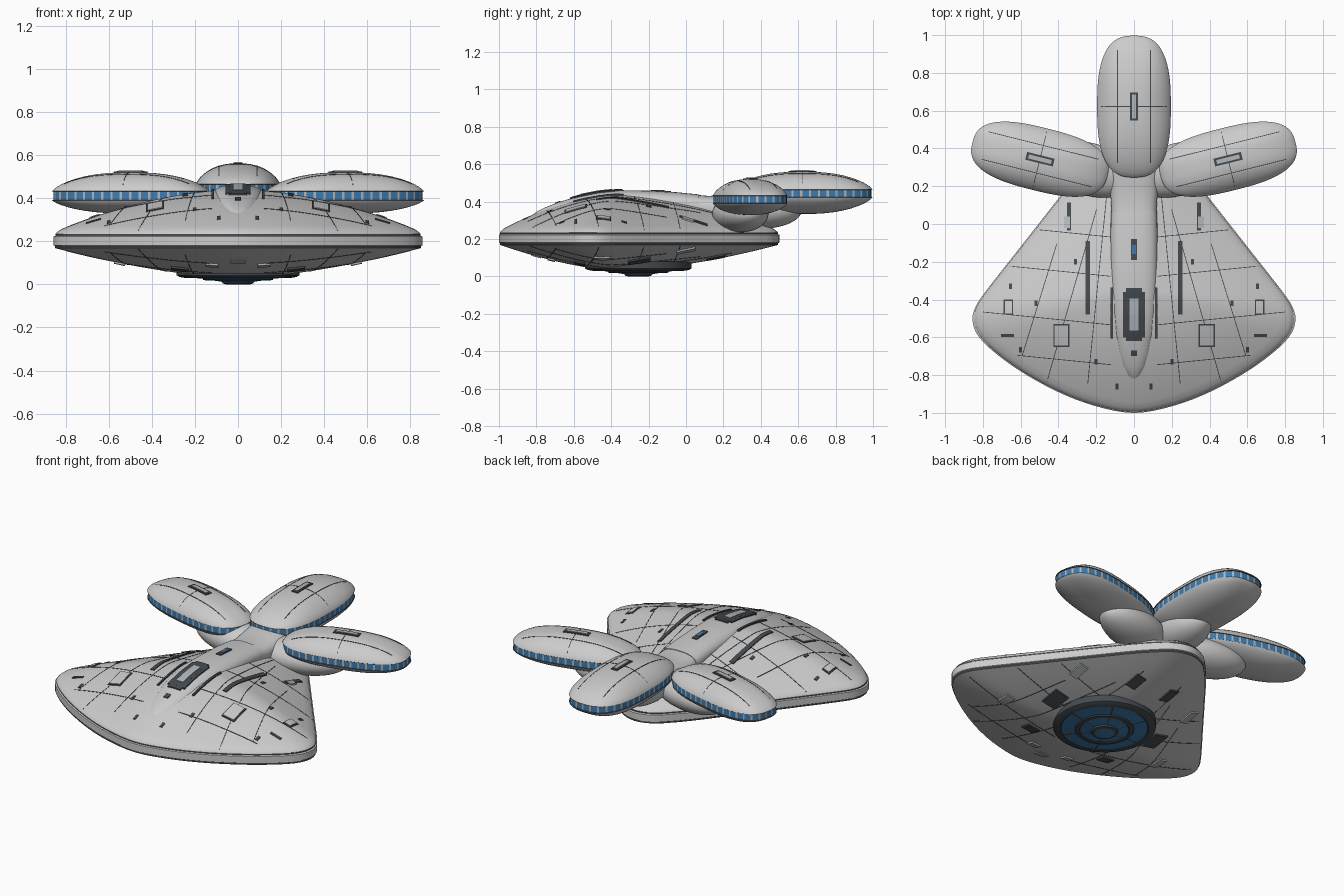
import bpy, bmesh, math
from mathutils import Vector, Matrix

if "Cube" in bpy.data.objects:
    bpy.data.objects.remove(bpy.data.objects["Cube"])


def make_mat(name, c):
    m = bpy.data.materials.new(name)
    m.diffuse_color = (*c, 1)
    m.use_nodes = True
    m.node_tree.nodes["Principled BSDF"].inputs["Base Color"].default_value = m.diffuse_color
    return m


MATS = [make_mat("hull_grey", (.62, .64, .64)), make_mat("dark_trim", (.06, .07, .08)),
        make_mat("window_blue", (.05, .2, .42)), make_mat("panel_grey", (.45, .48, .5))]
GREY, DARK, BLUE, PANEL = range(4)


def finish(name, bm, smooth=True):
    bmesh.ops.recalc_face_normals(bm, faces=bm.faces)
    me = bpy.data.meshes.new(name)
    bm.to_mesh(me)
    bm.free()
    for m in MATS:
        me.materials.append(m)
    ob = bpy.data.objects.new(name, me)
    bpy.context.collection.objects.link(ob)
    if smooth:
        bpy.ops.object.select_all(action='DESELECT')
        ob.select_set(True)
        bpy.context.view_layer.objects.active = ob
        bpy.ops.object.shade_smooth_by_angle(angle=math.radians(32))
    return ob


def resample(pts, n):
    """Evenly spaced points along a closed 2D loop."""
    pts = [Vector(p) for p in pts] + [Vector(pts[0])]
    acc = [0]
    for a, b in zip(pts, pts[1:]):
        acc.append(acc[-1] + (b - a).length)
    out, j = [], 0
    for i in range(n):
        d = acc[-1] * i / n
        while acc[j + 1] < d:
            j += 1
        out.append(pts[j].lerp(pts[j + 1], (d - acc[j]) / max(acc[j + 1] - acc[j], 1e-9)))
    return out


def spline(p, steps=12):
    out, n = [], len(p)
    for i in range(n):
        a, b, c, d = (Vector(p[(i + k) % n]) for k in (-1, 0, 1, 2))
        for k in range(steps):
            t = k / steps
            out.append(.5 * (2 * b + (c - a) * t + (2 * a - 5 * b + 4 * c - d) * t * t
                             + (3 * b - a - 3 * c + d) * t ** 3))
    return out


def superellipse(a, b, e, n=720):
    f = lambda v: math.copysign(abs(v) ** (2 / e), v)
    return [(a * f(math.cos(2 * math.pi * i / n)), b * f(math.sin(2 * math.pi * i / n))) for i in range(n)]


def stack(name, outline, prof, centre, rot=0, mat=lambda lvl, i: GREY):
    """Scaled copies of an outline joined into a shell, closed by poles."""
    bm, R = bmesh.new(), Matrix.Rotation(rot, 2)
    c = Vector(centre)
    rings = []
    for s, z in prof:
        pts = [c] if s == 0 else [c + R @ (p * s) for p in outline]
        rings.append([bm.verts.new((p.x, p.y, z)) for p in pts])
    n = len(outline)
    for k, (a, b) in enumerate(zip(rings, rings[1:])):
        for i in range(n):
            j = (i + 1) % n
            q = [a[0], b[j], b[i]] if len(a) == 1 else [a[i], a[j], b[0]] if len(b) == 1 else [a[i], a[j], b[j], b[i]]
            bm.faces.new(q).material_index = mat(k, i)
    return finish(name, bm)


def loft(name, secs, n=40, e=2.6):
    """Rounded sections along y: (y, half width, top z, bottom z)."""
    bm, rings = bmesh.new(), []
    for y, w, zt, zb in secs:
        zc = zt - .065
        rings.append([bm.verts.new((x, y, zc + (v * (zt - zc) if v > 0 else v * (zc - zb))))
                      for x, v in superellipse(w, 1, e, n)])
    for a, b in zip(rings, rings[1:]):
        for i in range(n):
            bm.faces.new((a[i], a[i - 1], b[i - 1], b[i]))
    bm.faces.new(rings[0])
    bm.faces.new(rings[-1])
    return finish(name, bm)


def ellipsoid(name, loc, size, rot=0):
    bm = bmesh.new()
    bmesh.ops.create_uvsphere(bm, u_segments=40, v_segments=24, radius=1, matrix=Matrix.Translation(loc)
                              @ Matrix.Rotation(rot, 4, 'Z') @ Matrix.Diagonal((*size, 1)))
    return finish(name, bm)


def plate(name, target, x, y, w, l, mat, rot=0, h=.005, up=1):
    """Thin panel that follows the surface above or below a target."""
    nx, ny = max(1, round(w / .03)), max(1, round(l / .03))
    bm, R, grid = bmesh.new(), Matrix.Rotation(rot, 2), []
    for side in (h, -.006):
        for i in range(nx + 1):
            for j in range(ny + 1):
                p = Vector((x, y)) + R @ Vector((w * (i / nx - .5), l * (j / ny - .5)))
                ok, hit, _, _ = target.ray_cast((p.x, p.y, 2 * up), (0, 0, -up))
                if not ok:
                    bm.free()
                    return
                grid.append(bm.verts.new(hit + Vector((0, 0, side * up))))
    N = (nx + 1) * (ny + 1)
    idx = lambda i, j: i * (ny + 1) + j
    for o in (0, N):
        for i in range(nx):
            for j in range(ny):
                bm.faces.new([grid[o + k] for k in (idx(i, j), idx(i + 1, j), idx(i + 1, j + 1), idx(i, j + 1))])
    for e in [e for e in bm.edges if e.is_boundary and e.verts[0] in grid[:N]]:
        a, b = (grid.index(v) for v in e.verts)
        bm.faces.new((grid[a], grid[b], grid[b + N], grid[a + N]))
    for f in bm.faces:
        f.material_index = mat
    finish(name, bm, False)


# Main hull: rounded kite plan, domed above and below a grooved rim
half = [(.2, -.965), (.4, -.89), (.6, -.78), (.75, -.67), (.83, -.585), (.855, -.51), (.84, -.44), (.78, -.35),
        (.6, -.12), (.4, .135), (.27, .3), (.18, .4), (.1, .47)]
kite = [(0, -1)] + half + [(0, .5)] + [(-x, y) for x, y in reversed(half)]
hull_line = [p - Vector((0, -.35)) for p in resample(spline(kite), 144)]
ss = [0, .08, .17, .26, .35, .44, .53, .62, .7, .78, .85, .91, .96]
low = [(s, .17 - .14 * (1 - s ** 1.6)) for s in ss]
high = [(s, .242 + .198 * (1 - s ** 1.8)) for s in reversed(ss)]
rim = [(.992, .168), (.992, .178), (1, .181), (1, .222), (.99, .226), (.99, .234), (.985, .24)]
L = len(low)
hull = stack("main_hull", hull_line, low + rim + high, (0, -.35),
             mat=lambda k, i: DARK if k in (L, L + 4) else GREY)

# Raised spine and neck
spine = loft("dorsal_spine", [(-.825, .02, .325, .24), (-.8, .05, .345, .24), (-.75, .075, .37, .25),
             (-.68, .093, .397, .26), (-.58, .108, .428, .28), (-.47, .118, .45, .3), (-.36, .123, .461, .3),
             (-.2, .124, .458, .3), (-.05, .124, .45, .3), (.07, .122, .438, .29)])
loft("neck", [(.065, .119, .435, .28), (.12, .122, .43, .27), (.2, .128, .435, .26), (.3, .13, .45, .26),
              (.42, .12, .45, .27), (.5, .09, .43, .3)])

# Three pods with window bands, each carried on a smooth lobe


def pod(name, c, rot, a, b, zm, top, bottom, e):
    f = lambda s: (1 - s ** 2.4) ** .75
    steps = [0, .15, .3, .45, .58, .7, .8, .88, .94, .98]
    zl, zh = zm - .022, zm + .02
    lo = [(s, zl - (zl - bottom) * f(s)) for s in steps]
    hi = [(s, zh + (top - zh) * f(s)) for s in reversed(steps)]
    n = len(lo)
    band = [(1, zl), (.985, zl + .002), (.985, zh - .002), (1, zh)]
    return stack(name, resample(superellipse(a, b, e), 160), lo + band + hi, c, rot,
                 lambda k, i: (PANEL if i % 4 == 3 else BLUE) if k == n + 1 else DARK if k in (n, n + 2) else GREY)


ang = math.radians(14)
pods = [(pod("rear_pod", (0, .622), math.pi / 2, .375, .195, .445, .56, .333, 2.7), 0, .622, math.pi / 2, .195)]
for sx, side in ((1, "right"), (-1, "left")):
    r = ang if sx > 0 else -ang
    pods.append((pod(side + "_pod", (.498 * sx, .343), r, .368, .167, .412, .52, .328, 2.7),
                 .498 * sx, .343, r, .167))
    ellipsoid(side + "_pod_lobe", (.24 * sx, .29, .335), (.27, .14, .1), r)
ellipsoid("rear_pod_lobe", (0, .4, .355), (.13, .22, .1))

# Belly disc with blue segments
circle = [Vector(p) for p in superellipse(1, 1, 2, 96)]
disc = [(.285, .08), (.285, .042), (.27, .034), (.245, .03), (.24, .034), (.165, .026), (.16, .02), (.14, .017),
        (.135, .021), (.075, .012), (.07, .004), (.055, 0), (0, 0)]
stack("belly_disc", circle, disc, (0, -.255), mat=lambda k, i:
      (DARK if i % 16 == 0 else BLUE) if k in (4, 8) else BLUE if k == 11 else DARK)

bpy.context.view_layer.update()

# Spine fittings: cockpit frame, slot and dot
plate("cockpit_frame", spine, 0, -.48, .115, .24, DARK, h=.007)
plate("cockpit_frame_end", spine, 0, -.48, .085, .28, DARK, h=.007)
plate("cockpit_glass", spine, 0, -.48, .045, .17, PANEL, h=.01)
plate("spine_slot", spine, 0, -.135, .034, .11, DARK)
plate("spine_slot_glass", spine, 0, -.135, .02, .05, BLUE, h=.007)
plate("spine_dot", spine, 0, -.685, .03, .03, DARK)

# Mirrored hull fittings and seams
for s in (1, -1):
    plate("long_vent", hull, .245 * s, -.285, .026, .39, DARK)
    plate("aft_vent", hull, .345 * s, .04, .022, .15, DARK)
    plate("aft_hatch", hull, .355 * s, .01, .03, .06, PANEL, h=.007)
    plate("spine_side_slot", hull, .118 * s, -.47, .012, .27, DARK, h=.008)
    for x, y, w, l in ((.385, -.59, .085, .12), (.665, -.44, .05, .08)):
        plate("hatch_frame", hull, x * s, y, w, l, DARK, h=.004)
        plate("hatch", hull, x * s, y, w - .014, l - .014, GREY, h=.007)
    for x, y in ((.09, -.86), (.2, -.73), (.6, -.665), (.52, -.42), (.655, -.33), (.31, -.2)):
        plate("small_port", hull, x * s, y, .016, .03, DARK, h=.004)
    plate("edge_slot", hull, .67 * s, -.59, .07, .014, DARK, h=.004)
    # panel seams on both faces of the hull
    for up in (1, -1):
        for x, y, l, a in ((.33, -.38, .95, .28), (.5, -.4, .62, .3), (.19, -.3, 1.1, .1)):
            plate("long_seam", hull, x * s, y, .004, l, DARK, a * s, .0015, up)
        for y, l in ((-.72, .5), (-.5, .68), (-.25, .54), (-.05, .38)):
            plate("cross_seam", hull, (.12 + l / 2) * s, y, l, .004, DARK, .1 * s, .0015, up)
    # belly grilles and hatches
    for x, y, w, l, m in ((.36, -.25, .09, .12, DARK), (.4, 0, .05, .1, PANEL), (.27, -.57, .08, .06, DARK),
                          (.12, .16, .06, .1, DARK), (.12, -.72, .06, .04, PANEL), (.55, -.45, .05, .09, PANEL)):
        plate("belly_fitting", hull, x * s, y, w, l, m, h=.009, up=-1)
plate("bow_hatch", hull, 0, -.8, .07, .05, PANEL, up=-1)

# Roof slots and seams on the pods
for ob, x, y, r, w in pods:
    plate("pod_roof_slot", ob, x, y, .15, .042, DARK, r)
    plate("pod_roof_slot_inset", ob, x, y, .125, .022, PANEL, r, .008)
    plate("pod_cross_seam", ob, x, y, .004, w * 1.8, DARK, r, .0015)
    for k in (-.45, .45):
        off = Matrix.Rotation(r, 2) @ Vector((0, k * w))
        plate("pod_long_seam", ob, x + off.x, y + off.y, .6, .004, DARK, r, .0015)
